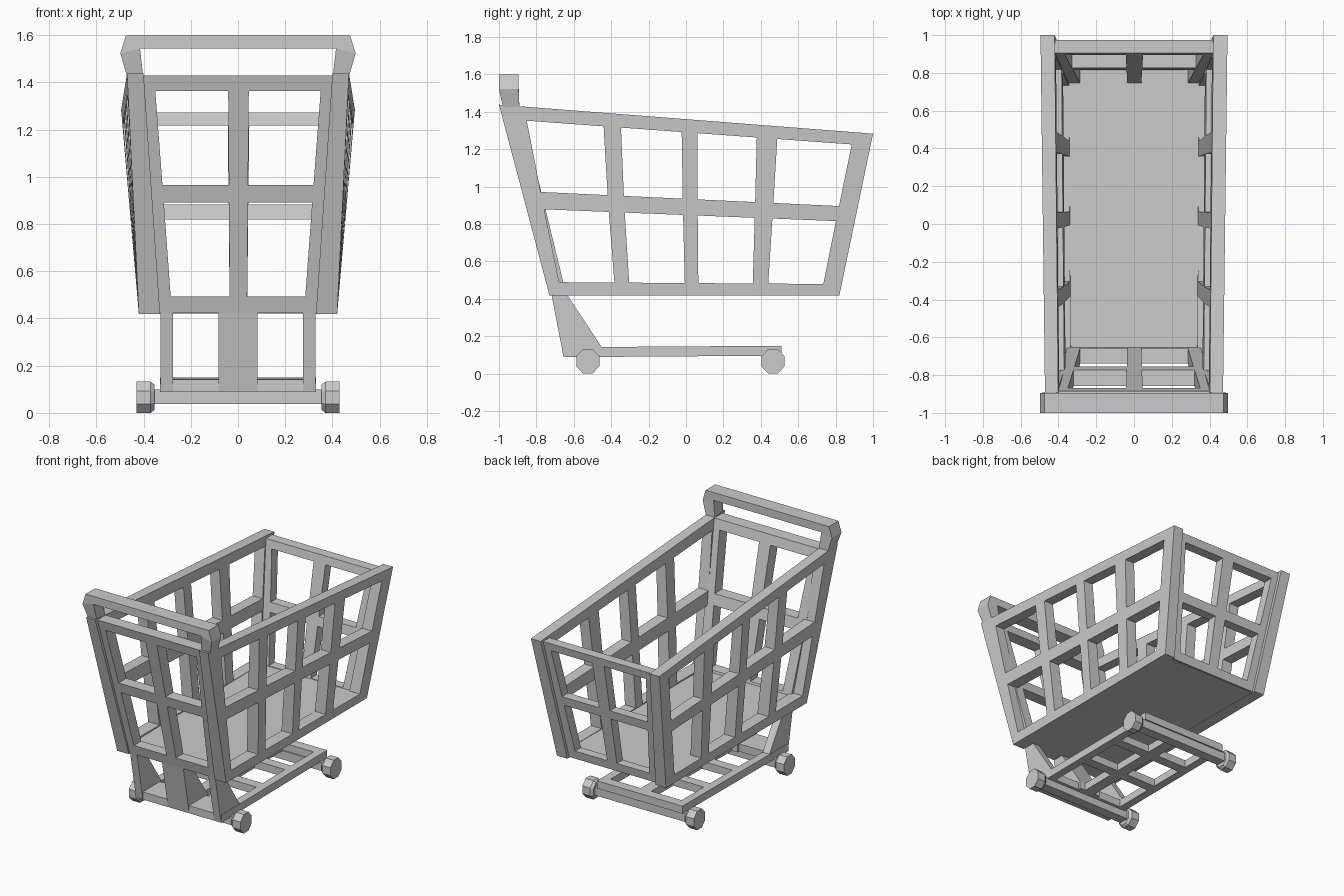
import bpy, bmesh, math
from mathutils import Vector

if "Cube" in bpy.data.objects:
    bpy.data.objects.remove(bpy.data.objects["Cube"])


def make(name, verts, faces):
    me = bpy.data.meshes.new(name)
    me.from_pydata(verts, [], faces)
    bm = bmesh.new()
    bm.from_mesh(me)
    loose = [v for v in bm.verts if not v.link_faces]
    bmesh.ops.delete(bm, geom=loose, context='VERTS')
    bmesh.ops.recalc_face_normals(bm, faces=bm.faces)
    bm.to_mesh(me)
    bm.free()
    ob = bpy.data.objects.new(name, me)
    bpy.context.collection.objects.link(ob)
    return ob


def loft(name, rings):
    """Closed solid through equal-sized rings of points."""
    n = len(rings[0])
    verts = [p for r in rings for p in r]
    faces = [tuple(range(n)), tuple(range(len(verts) - n, len(verts)))]
    for k in range(len(rings) - 1):
        for i in range(n):
            j = (i + 1) % n
            faces.append((k * n + i, k * n + j, (k + 1) * n + j, (k + 1) * n + i))
    return make(name, verts, faces)


def box(name, x0, x1, y0, y1, z0, z1):
    ring = lambda z: [(x0, y0, z), (x1, y0, z), (x1, y1, z), (x0, y1, z)]
    return loft(name, [ring(z0), ring(z1)])


def lattice(name, outer, inner, u_low, u_high, vs):
    """Thick panel; corners run low-left, low-right, top-right, top-left.
    Odd cells of the grid are left open as windows."""
    nu, nv = len(u_low), len(vs)
    verts, faces = [], []
    for corners in (outer, inner):
        a, b, c, d = map(Vector, corners)
        for v in vs:
            for ul, uh in zip(u_low, u_high):
                u = ul + (uh - ul) * v
                verts.append(a.lerp(b, u).lerp(d.lerp(c, u), v))
    idx = lambda s, i, j: s * nu * nv + j * nu + i
    solid = lambda i, j: (0 <= i < nu - 1 and 0 <= j < nv - 1
                          and not (i % 2 and j % 2))
    for i in range(nu - 1):
        for j in range(nv - 1):
            if not solid(i, j):
                continue
            cell = [(i, j), (i + 1, j), (i + 1, j + 1), (i, j + 1)]
            for s in (0, 1):
                faces.append([idx(s, *p) for p in cell])
            near = [(i, j - 1), (i + 1, j), (i, j + 1), (i - 1, j)]
            for k in range(4):
                if not solid(*near[k]):
                    p, q = cell[k], cell[(k + 1) % 4]
                    faces.append([idx(0, *p), idx(0, *q), idx(1, *q), idx(1, *p)])
    return make(name, verts, faces)


# Basket sides
V = [0, .07, .455, .547, .925, 1]
for s, side in ((-1, "left"), (1, "right")):
    lattice("basket_side_" + side,
            [(s * .42, -.73, .42), (s * .42, .82, .42), (s * .495, 1, 1.285), (s * .47, -1, 1.44)],
            [(s * .33, -.73, .42), (s * .34, .82, .42), (s * .42, 1, 1.285), (s * .40, -1, 1.44)],
            [0, .043, .228, .278, .468, .514, .70, .752, .937, 1],
            [0, .067, .278, .325, .488, .531, .69, .746, .95, 1], V)

# Basket ends
UL = [0, .10, .45, .555, .90, 1]
UH = [0, .077, .45, .555, .923, 1]


def end_panel(name, y_out, y_in, z_top, xt):
    quad = lambda y: [(-.35, y[0], .425), (.35, y[0], .425), (xt, y[1], z_top), (-xt, y[1], z_top)]
    lattice(name, quad(y_out), quad(y_in), UL, UH, [0, .07, .465, .54, .935, 1])


end_panel("basket_handle_end", (-.72, -.975), (-.64, -.885), 1.43, .42)
end_panel("basket_far_end", (.80, .975), (.735, .905), 1.275, .44)

# Basket floor
box("basket_floor", -.345, .345, -.71, .79, .422, .48)

# Push handle: bar and two bent arms
box("handle_bar", -.45, .45, -1, -.895, 1.545, 1.6)
for s, side in ((-1, "left"), (1, "right")):
    def arm_ring(x0, z0, x1, z1, y0, y1):
        return [(s * x0, y0, z0), (s * x1, y0, z1), (s * x1, y1, z1), (s * x0, y1, z0)]
    loft("handle_arm_" + side, [
        arm_ring(.40, 1.41, .465, 1.41, -.975, -.89),
        arm_ring(.415, 1.545, .498, 1.525, -1, -.895),
        arm_ring(.415, 1.6, .475, 1.6, -1, -.895)])

# Lower frame grid
base = lambda z: [(-.33, -.655, z), (.33, -.655, z), (.33, .51, z + .008), (-.33, .51, z + .008)]
ub = [0, .085, .44, .56, .915, 1]
lattice("base_frame", base(.143), base(.09), ub, ub,
        [0, .16, .40, .46, .67, .73, .94, 1])

# Slanted legs joining base and basket
profile = [(-.72, .43), (-.64, .43), (-.45, .143), (-.45, .092), (-.655, .092)]
for name, x0, x1 in (("leg_left", -.328, -.275), ("leg_middle", -.082, .082),
                     ("leg_right", .275, .328)):
    loft(name, [[(x, y, z) for y, z in profile] for x in (x0, x1)])

# Axles and eight-sided wheels
R = .066 / math.cos(math.pi / 8)
for end, yc in (("front", -.525), ("rear", .465)):
    box("axle_" + end, -.37, .37, yc - .035, yc + .035, .04, .1)
    for s, side in ((-1, "left"), (1, "right")):
        rings = []
        for x, k in ((.353, .8), (.37, 1), (.43, 1)):
            rings.append([(s * x,
                           yc + .93 * k * R * math.cos((i + .5) * math.pi / 4),
                           .068 + k * R * math.sin((i + .5) * math.pi / 4))
                          for i in range(8)])
        loft("wheel_%s_%s" % (end, side), rings)

# Stand the model on the ground
for ob in bpy.context.collection.objects:
    ob.location.z = -.002
